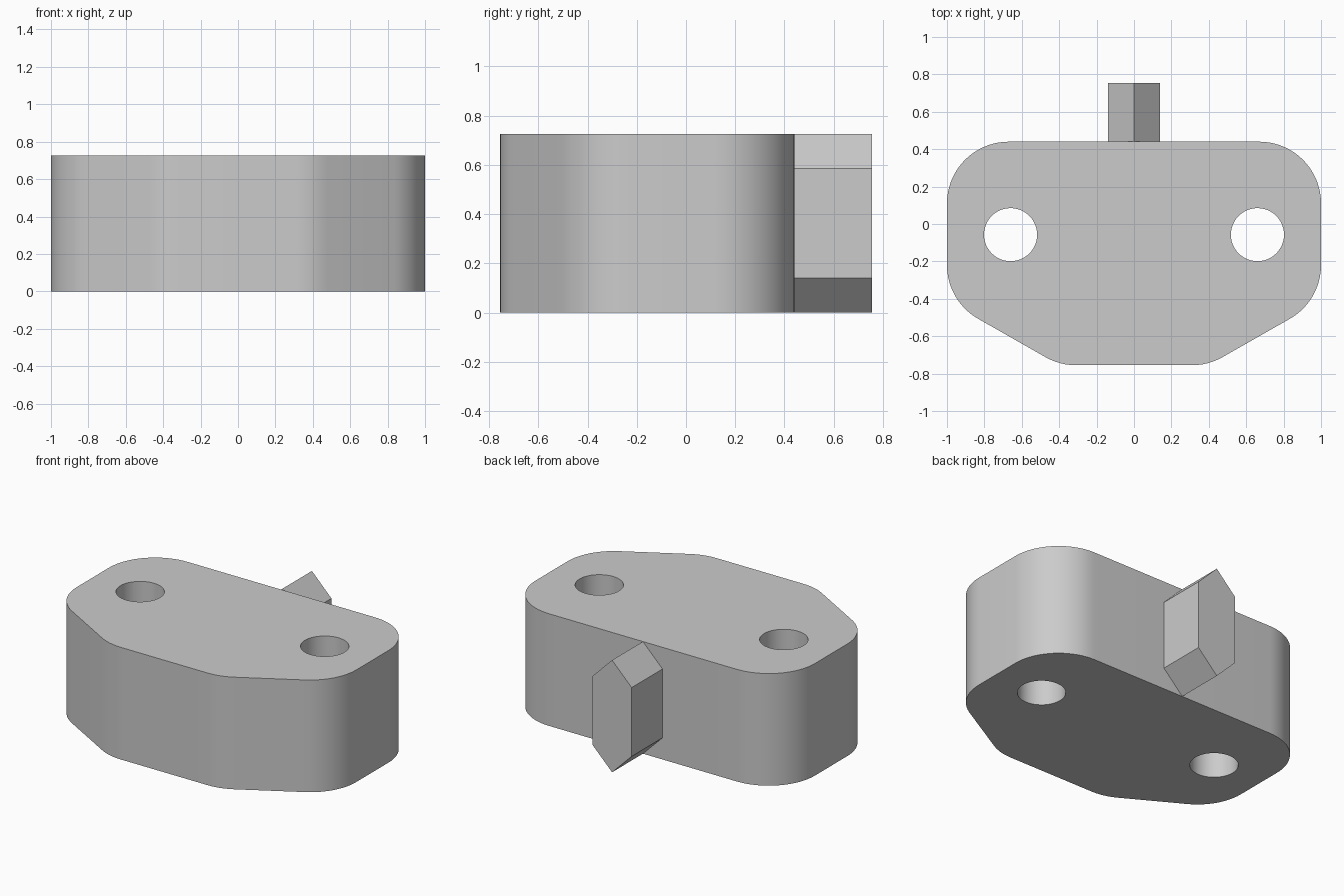
import bpy
import bmesh
from math import sin, cos, pi, radians

HEIGHT = 0.725
BACK_Y = 0.44
RADIUS = 0.33

default = bpy.data.objects.get("Cube")
if default:
    bpy.data.objects.remove(default, do_unlink=True)

grey = bpy.data.materials.new("light grey")
grey.use_nodes = True
colour = (0.6, 0.6, 0.6, 1)
grey.diffuse_color = colour
grey.node_tree.nodes["Principled BSDF"].inputs["Base Color"].default_value = colour


def prism(name, outline, offset):
    """Extrude a closed outline of 3D points by an offset."""
    bm = bmesh.new()
    face = bm.faces.new([bm.verts.new(p) for p in outline])
    moved = bmesh.ops.extrude_face_region(bm, geom=[face])["geom"]
    verts = [v for v in moved if isinstance(v, bmesh.types.BMVert)]
    bmesh.ops.translate(bm, verts=verts, vec=offset)
    if not any(f.normal.dot(face.normal) < 0 for f in bm.faces):
        pass
    bmesh.ops.recalc_face_normals(bm, faces=bm.faces)
    mesh = bpy.data.meshes.new(name)
    bm.to_mesh(mesh)
    bm.free()
    mesh.materials.append(grey)
    obj = bpy.data.objects.new(name, mesh)
    bpy.context.collection.objects.link(obj)
    return obj


def arc(cx, cy, radius, start, end, steps, z=0):
    angles = [radians(start + (end - start) * i / steps) for i in range(steps + 1)]
    return [(cx + radius * cos(a), cy + radius * sin(a), z) for a in angles]


# Body: rounded outline, right half mirrored from the left
half = arc(0.31, -0.755 + RADIUS, RADIUS, -90, -60, 6)
half += arc(1 - RADIUS, -0.22, RADIUS, -60, 0, 12)
half += arc(1 - RADIUS, BACK_Y - RADIUS, RADIUS, 0, 90, 18)
outline = half + [(-x, y, z) for x, y, z in reversed(half)]
body = prism("body", outline, (0, 0, HEIGHT))

# Two through holes
for side, label in ((1, "left"), (-1, "right")):
    ring = arc(side * 0.66, -0.057, 0.142, 0, 360, 48, -0.1)[:-1]
    cutter = prism(label + "_hole_cutter", ring, (0, 0, HEIGHT + 0.2))
    cutter.hide_render = True
    cutter.hide_viewport = True
    cut = body.modifiers.new(label + "_hole", 'BOOLEAN')
    cut.operation = 'DIFFERENCE'
    cut.solver = 'EXACT'
    cut.object = cutter

# Bake the holes, then drop the cutters
bpy.context.view_layer.update()
graph = bpy.context.evaluated_depsgraph_get()
baked = bpy.data.meshes.new_from_object(body.evaluated_get(graph))
body.modifiers.clear()
body.data = baked
for obj in [o for o in bpy.data.objects if o.name.endswith("_hole_cutter")]:
    bpy.data.objects.remove(obj, do_unlink=True)

bpy.ops.object.select_all(action='DESELECT')
body.select_set(True)
bpy.context.view_layer.objects.active = body
bpy.ops.object.shade_smooth_by_angle(angle=radians(30))

# Back key: upright bar with pointed top and bottom
w = 0.14
key = [(0, 0), (w, w), (w, HEIGHT - w), (0, HEIGHT), (-w, HEIGHT - w), (-w, w)]
prism("back_key", [(x, BACK_Y, z) for x, z in key], (0, 0.755 - BACK_Y, 0))
